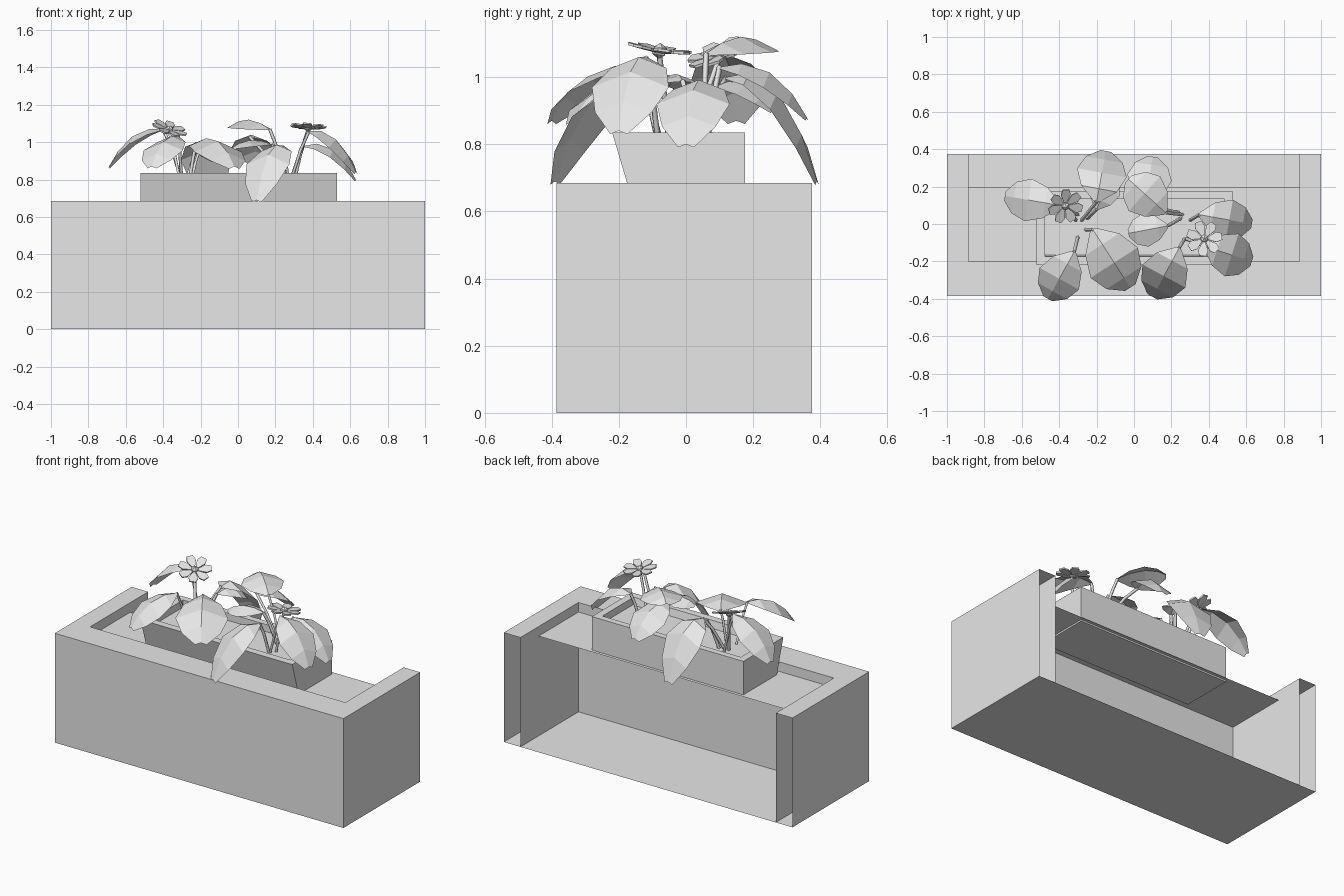
import bpy, bmesh, math
from mathutils import Vector

cube = bpy.data.objects.get("Cube")
if cube:
    bpy.data.objects.remove(cube, do_unlink=True)

grey = bpy.data.materials.new("light grey")
grey.use_nodes = True
grey.diffuse_color = (0.8, 0.8, 0.8, 1)
grey.node_tree.nodes["Principled BSDF"].inputs["Base Color"].default_value = (0.8, 0.8, 0.8, 1)


def finish(name, bm):
    mesh = bpy.data.meshes.new(name)
    bm.to_mesh(mesh)
    bm.free()
    mesh.materials.append(grey)
    ob = bpy.data.objects.new(name, mesh)
    bpy.context.collection.objects.link(ob)
    return ob


def face(bm, *pts):
    return bm.faces.new([bm.verts.new(p) for p in pts])


def rect(x0, x1, y0, y1, z):
    return [Vector(p) for p in ((x0, y0, z), (x1, y0, z), (x1, y1, z), (x0, y1, z))]


def band(bm, low, high, sides=range(4)):
    # quads joining two rectangular rings
    for i in sides:
        j = (i + 1) % 4
        face(bm, low[i], low[j], high[j], high[i])


# Trough: thin shell, hollow walls, open at the back
H, SHELF = 0.685, 0.625
OUT, INN = (-1, 1, -0.385, 0.375), (-0.885, 0.885, -0.2, 0.375)
bm = bmesh.new()
open_back = (0, 1, 3)
band(bm, rect(*OUT, 0), rect(*OUT, H), open_back)
band(bm, rect(*OUT, H), rect(*INN, H), open_back)
band(bm, rect(*INN, H), rect(*INN, 0), open_back)
face(bm, *reversed(rect(*OUT, 0)))
finish("trough", bm)

# Shelf inside the trough
bm = bmesh.new()
face(bm, *rect(-0.885, 0.885, -0.2, 0.195, SHELF))
finish("shelf", bm)

# Planter with a sloping front, a rim and soil inside
SOIL = 0.79
bm = bmesh.new()
foot = rect(-0.52, 0.53, -0.155, 0.175, SHELF - 0.01)
top = rect(-0.52, 0.53, -0.22, 0.175, 0.835)
inner = rect(-0.475, 0.485, -0.175, 0.135, 0.835)
bed = rect(-0.475, 0.485, -0.165, 0.135, SOIL)
face(bm, *reversed(foot))
for low, high in ((foot, top), (top, inner), (inner, bed)):
    band(bm, low, high)
face(bm, *bed)
finish("planter", bm)


def stem(name, root, end, r=0.009):
    curve = bpy.data.curves.new(name, "CURVE")
    curve.dimensions = "3D"
    curve.bevel_depth = r
    curve.bevel_resolution = 0
    curve.use_fill_caps = True
    line = curve.splines.new("POLY")
    line.points.add(2)
    root, end = Vector(root), Vector(end)
    middle = root.lerp(end, 0.55) + Vector((0, 0, 0.02))
    for point, co in zip(line.points, (root, middle, end)):
        point.co = (*co, 1)
    curve.materials.append(grey)
    bpy.context.collection.objects.link(bpy.data.objects.new(name, curve))


def leaf(name, base, tip, width, hump):
    # folded blade bent along an arc, with a raised midrib
    base, tip = Vector(base), Vector(tip)
    ctrl = base.lerp(tip, 0.6)
    ctrl.z = max(base.z, tip.z) + hump
    run = tip - base
    side = Vector((-run.y, run.x, 0)).normalized()
    bm = bmesh.new()
    rows = []
    for t, w in ((0, 0.12), (0.22, 0.72), (0.52, 1), (0.8, 0.74), (1, 0.22)):
        mid = base * (1 - t) ** 2 + ctrl * 2 * t * (1 - t) + tip * t * t
        half = w * width / 2
        drop = Vector((0, 0, half * 0.38))
        rows.append([bm.verts.new(p) for p in
                     (mid - side * half - drop, mid, mid + side * half - drop)])
    for a, b in zip(rows, rows[1:]):
        for i in (0, 1):
            bm.faces.new((a[i], a[i + 1], b[i + 1], b[i]))
    bmesh.ops.triangulate(bm, faces=bm.faces[:])
    bmesh.ops.recalc_face_normals(bm, faces=bm.faces[:])
    finish(name, bm)


# Leaves: root, base, tip, width, hump
LEAVES = {
    "left_leaf": ((-0.3, 0.05), (-0.4, 0.1, 1.07), (-0.69, 0.15, 0.87), 0.23, 0.03),
    "front_left_leaf": ((-0.3, -0.07), (-0.32, -0.15, 1.03), (-0.46, -0.4, 0.87), 0.24, 0.03),
    "back_left_leaf": ((-0.28, 0.02), (-0.2, 0.12, 1.0), (-0.15, 0.39, 0.69), 0.27, 0.08),
    "inner_back_leaf": ((-0.25, 0.03), (-0.2, 0.08, 0.97), (-0.12, 0.26, 0.9), 0.17, 0.06),
    "front_middle_leaf": ((-0.26, -0.03), (-0.22, -0.03, 1.0), (-0.02, -0.34, 0.87), 0.3, 0.08),
    "front_right_leaf": ((0.27, -0.08), (0.24, -0.13, 0.98), (0.1, -0.39, 0.69), 0.26, 0.06),
    "top_leaf": ((0.26, 0.05), (0.17, 0.06, 1.07), (-0.03, 0.24, 1.09), 0.25, 0.07),
    "back_right_leaf": ((0.24, 0.06), (0.06, 0.1, 1.03), (0.1, 0.36, 0.88), 0.24, 0.05),
    "centre_leaf": ((0.25, 0.03), (0.18, -0.01, 0.99), (-0.03, -0.05, 0.97), 0.18, 0.05),
    "right_leaf": ((0.3, 0.02), (0.35, 0.05, 0.98), (0.63, 0.0, 0.8), 0.22, 0.06),
    "lower_right_leaf": ((0.28, -0.08), (0.38, -0.12, 1.06), (0.63, -0.2, 0.84), 0.24, 0.03),
}
for name, (root, base, tip, width, hump) in LEAVES.items():
    leaf(name, base, tip, width, hump)
    stem(name + "_stem", (*root, SOIL), base)


def flower(name, root, centre, normal, petals=7, radius=0.1):
    centre = Vector(centre)
    turn = Vector(normal).to_track_quat("Z", "Y")
    bm = bmesh.new()
    for k in range(petals):
        a = math.tau * k / petals
        out = Vector((math.cos(a), math.sin(a), 0))
        across = Vector((-out.y, out.x, 0))
        ring = [(0.15, 0.06), (0.65, 0.27), (0.95, 0.18)]
        outline = ring + [(d, -w) for d, w in reversed(ring)]
        pts = [out * d * radius + across * w * radius for d, w in outline]
        for p in pts:
            p.z = 0.012 * p.length / radius
        f = face(bm, *[centre + turn @ p for p in pts])
        solid = bmesh.ops.extrude_face_region(bm, geom=[f])
        moved = [v for v in solid["geom"] if isinstance(v, bmesh.types.BMVert)]
        bmesh.ops.translate(bm, verts=moved, vec=turn @ Vector((0, 0, 0.008)))
    # round centre
    ball = bmesh.ops.create_icosphere(bm, subdivisions=1, radius=0.024)
    for v in ball["verts"]:
        v.co = centre + turn @ (v.co + Vector((0, 0, 0.008)))
    bmesh.ops.recalc_face_normals(bm, faces=bm.faces[:])
    finish(name, bm)
    stem(name + "_stem", (*root, SOIL), centre)


flower("left_flower", (-0.31, 0.02), (-0.37, 0.1, 1.06), (0.3, -0.35, 0.9))
flower("right_flower", (0.3, -0.05), (0.375, -0.08, 1.07), (0.05, 0.15, 1))
